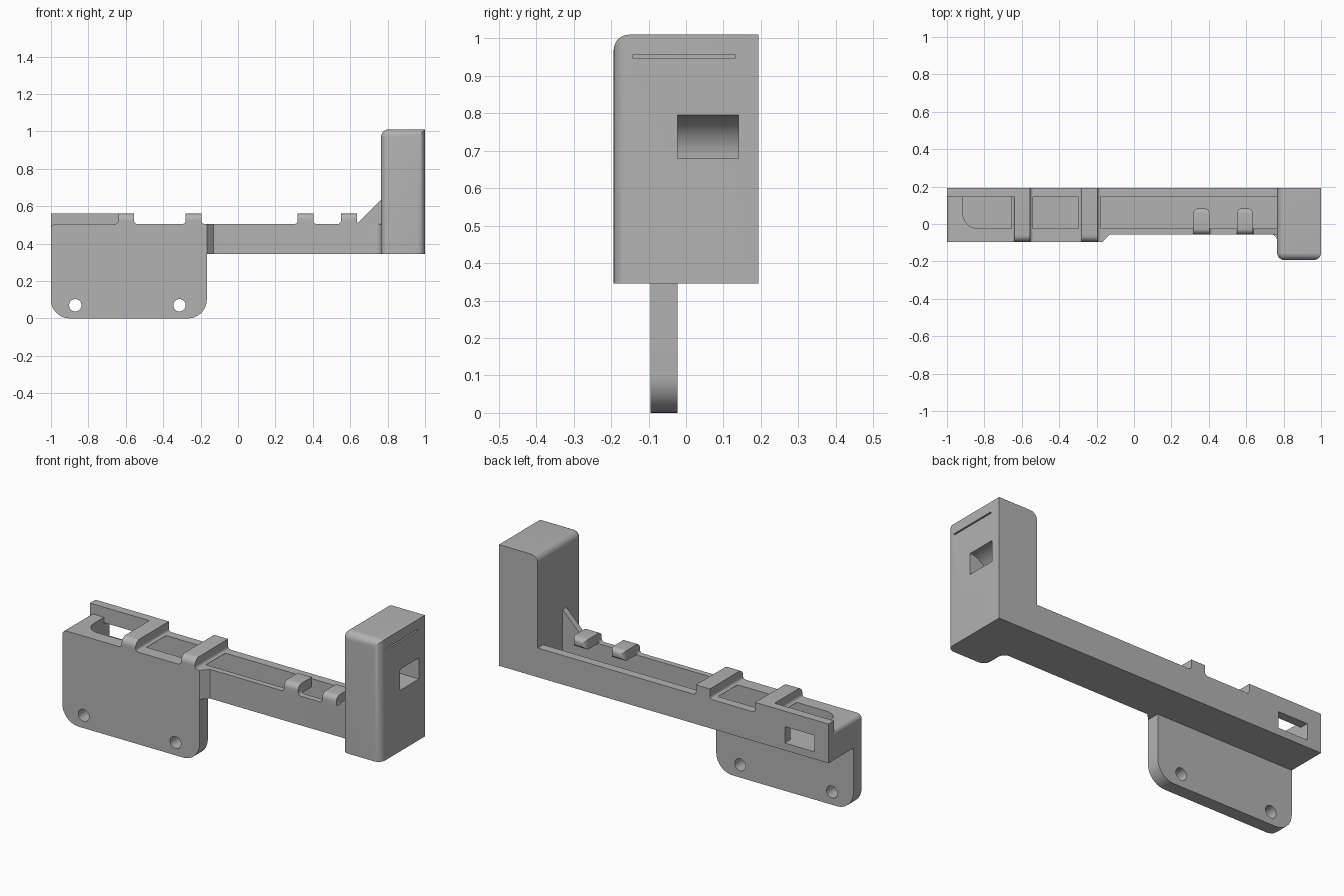
import bpy, bmesh, math

cube = bpy.data.objects.get("Cube")
if cube:
    bpy.data.objects.remove(cube, do_unlink=True)

grey = bpy.data.materials.new("plain grey")
grey.use_nodes = True
GREY = (0.45, 0.45, 0.45, 1)
grey.diffuse_color = GREY
grey.node_tree.nodes["Principled BSDF"].inputs["Base Color"].default_value = GREY

# Main levels
BACK, FRONT, RIM = 0.193, -0.095, -0.055
CH_F, CH_B = -0.023, 0.145
BASE, TOP, HIGH = 0.345, 0.505, 0.56
INNER = 0.765


def arc(cx, cy, r, start, end, n=10):
    """Points on an arc, angles in degrees."""
    angles = [math.radians(start + (end - start) * i / n) for i in range(n + 1)]
    return [(cx + r * math.cos(a), cy + r * math.sin(a)) for a in angles]


def prism(name, pts, axis, lo, hi, rounds=()):
    """Extrude a profile along y or z; rounds = (edge test, radius) pairs."""
    bm = bmesh.new()
    place = (lambda p: (p[0], lo, p[1])) if axis == "y" else (lambda p: (p[0], p[1], lo))
    face = bm.faces.new([bm.verts.new(place(p)) for p in pts])
    new = bmesh.ops.extrude_face_region(bm, geom=[face])["geom"]
    step = (0, hi - lo, 0) if axis == "y" else (0, 0, hi - lo)
    bmesh.ops.translate(bm, vec=step, verts=[v for v in new if isinstance(v, bmesh.types.BMVert)])
    bmesh.ops.recalc_face_normals(bm, faces=bm.faces)
    for test, radius in rounds:
        edges = [e for e in bm.edges if all(test(v.co) for v in e.verts)]
        bmesh.ops.bevel(bm, geom=edges, offset=radius, segments=6, profile=0.5, affect="EDGES")
    mesh = bpy.data.meshes.new(name)
    bm.to_mesh(mesh)
    bm.free()
    mesh.materials.append(grey)
    ob = bpy.data.objects.new(name, mesh)
    bpy.context.collection.objects.link(ob)
    return ob


def rect(x0, x1, y0, y1):
    return [(x0, y0), (x1, y0), (x1, y1), (x0, y1)]


def box(name, x0, x1, y0, y1, z0, z1, rounds=()):
    return prism(name, rect(x0, x1, y0, y1), "z", z0, z1, rounds)


def cut(ob, *cutters):
    for c in cutters:
        mod = ob.modifiers.new("cut", "BOOLEAN")
        mod.operation, mod.solver, mod.object = "DIFFERENCE", "EXACT", c
    bpy.context.view_layer.update()
    graph = bpy.context.evaluated_depsgraph_get()
    mesh = bpy.data.meshes.new_from_object(ob.evaluated_get(graph))
    ob.modifiers.clear()
    ob.data = mesh
    for c in cutters:
        bpy.data.objects.remove(c, do_unlink=True)


def near(a, b):
    return abs(a - b) < 0.001


def flared(x0, x1, r=0.016):
    """Raised block profile with small fillets at its feet."""
    return ([(x0 - r, TOP - 0.002)] + arc(x0 - r, TOP + r, r, -90, 0, 5) + [(x0, HIGH), (x1, HIGH)]
            + arc(x1 + r, TOP + r, r, 180, 270, 5) + [(x1 + r, TOP - 0.002)])


# Long beam with an open cable channel and a back window
outline = ([(-1, FRONT), (-0.167, FRONT), (-0.13, RIM)] + arc(INNER - 0.035, RIM - 0.035, 0.035, 90, 0, 6)
           + [(INNER + 0.03, RIM - 0.035), (INNER + 0.03, BACK), (-1, BACK)])
beam = prism("beam", outline, "z", BASE, TOP,
             [(lambda c: near(c.x, -1) and near(c.z, TOP), 0.025)])
channel = prism("channel_cutter",
                arc(-0.835, CH_F + 0.08, 0.08, 180, 270)
                + [(INNER, CH_F), (INNER, CH_B), (-0.915, CH_B)], "z", 0.385, 0.7)
window = box("window_cutter", -0.915, -0.735, 0.1, 0.3, 0.3851, 0.49)
cut(beam, channel, window)

# Raised back wall at the right end
r = 0.016
prism("back_wall", [(-1, TOP - 0.03), (-0.555 + r, TOP - 0.03)]
      + arc(-0.555 + r, TOP + r, r, 270, 180, 5) + [(-0.555, HIGH), (-1, HIGH)],
      "y", CH_B, BACK)

# Mounting plate with rounded corners and two screw holes
plate = prism("mounting_plate",
              arc(-0.9, 0.1, 0.1, 180, 270) + arc(-0.267, 0.1, 0.1, 270, 360)
              + [(-0.167, TOP)] + arc(-0.975, TOP - 0.025, 0.025, 90, 180, 6),
              "y", FRONT, CH_F)
cut(plate, *[prism("hole_cutter", arc(x, 0.07, 0.033, 0, 348.75, 31), "y", -0.3, 0.3)
             for x in (-0.87, -0.313)])

# Straps bridging the channel
for i, x in enumerate((-0.64, -0.28)):
    prism(f"strap_{i + 1}", flared(x, x + 0.085), "y", FRONT, BACK,
          [(lambda c: near(c.y, FRONT) and near(c.z, HIGH), 0.035)])

# Retaining tabs overhanging the channel
for i, x in enumerate((0.318, 0.55)):
    x1 = x + 0.085
    box(f"tab_{i + 1}", x, x1, RIM, 0.083, TOP, HIGH,
        [(lambda c: near(c.y, 0.083) and (near(c.x, x) or near(c.x, x1)), 0.025),
         (lambda c: near(c.y, RIM) and near(c.z, HIGH), 0.03)])
    for side, foot_x, sign in (("right", x, -1), ("left", x1, 1)):
        foot = [(foot_x + sign * (r - px), pz) for px, pz in arc(0, TOP + r, r, -90, 0, 5)]
        prism(f"tab_foot_{side}_{i + 1}", foot + [(foot_x, TOP)], "y", RIM, CH_F)

# Triangular brace against the tower
prism("brace", [(0.635, TOP), (INNER + 0.02, TOP), (INNER + 0.02, 0.635), (INNER, 0.635)],
      "y", RIM, CH_F)

# Tower with rounded front and inner top edge, curved outlet and thin slot
tower = box("tower", INNER, 1, -BACK, BACK, BASE, 1.01)
bm = bmesh.new()
bm.from_mesh(tower.data)
rounded = []
for e in bm.edges:
    c = (e.verts[0].co + e.verts[1].co) / 2
    on_front, on_top, on_inner = near(c.y, -BACK), near(c.z, 1.01), near(c.x, INNER)
    upright = on_front and (on_inner or near(c.x, 1))
    if upright or (on_top and (on_front or on_inner)):
        rounded.append(e)
bmesh.ops.bevel(bm, geom=rounded, offset=0.04, segments=8, profile=0.5, affect="EDGES")
bm.to_mesh(tower.data)
bm.free()
outlet = prism("outlet_cutter", arc(1, 0.68, 0.115, 90, 180, 12) + [(1.1, 0.68), (1.1, 0.795)],
               "y", -0.023, 0.14)
slot = box("slot_cutter", 0.96, 1.1, -0.143, 0.132, 0.948, 0.956)
cut(tower, outlet, slot)

# Smooth the rounds, keep the edges sharp
for ob in bpy.context.collection.objects:
    if ob.type == "MESH" and ob.data.materials and ob.data.materials[0] == grey:
        bpy.ops.object.select_all(action="DESELECT")
        ob.select_set(True)
        bpy.context.view_layer.objects.active = ob
        bpy.ops.object.shade_smooth_by_angle(angle=math.radians(30))
